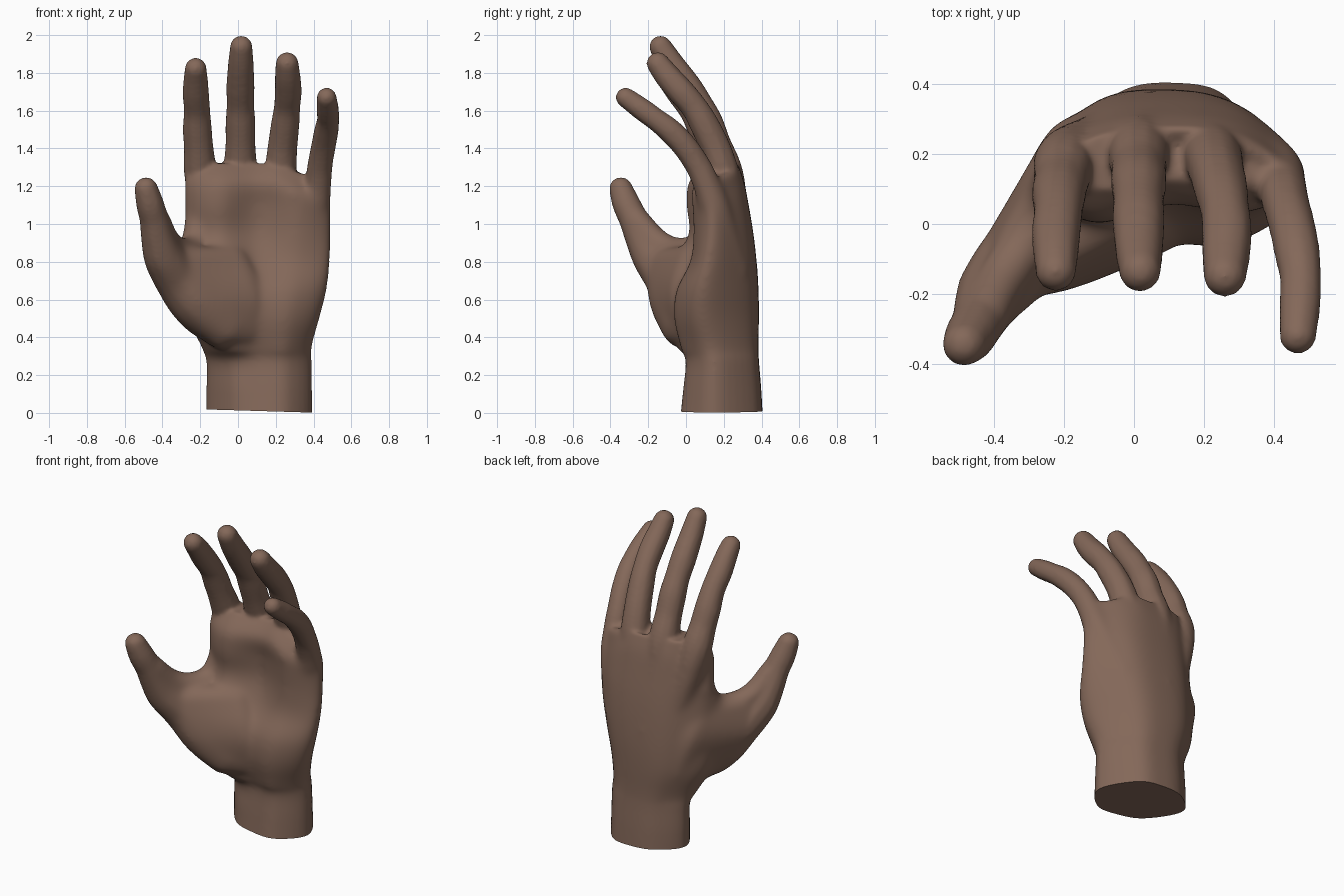
import bpy, bmesh
from mathutils import Vector, Matrix

bm = bmesh.new()


def spline(pts, steps, closed=False):
    """Catmull-Rom resampling of points of any dimension."""
    n, out = len(pts), []
    get = (lambda i: pts[i % n]) if closed else (lambda i: pts[max(0, min(n - 1, i))])
    for i in range(n if closed else n - 1):
        a, b, c, d = (get(i + k) for k in (-1, 0, 1, 2))
        for s in range(steps):
            t = s / steps
            out.append([0.5 * (2 * q + (r - p) * t + (2 * p - 5 * q + 4 * r - w) * t * t
                               + (3 * q - p - 3 * r + w) * t ** 3)
                        for p, q, r, w in zip(a, b, c, d)])
    if not closed:
        out.append(list(pts[-1]))
    return out


def limb(*pts, steps=10):
    """Rounded limb: overlapping balls along a path of (x, y, z, radius)."""
    for x, y, z, r in spline(pts, steps):
        bmesh.ops.create_icosphere(bm, subdivisions=2, radius=r * 1.01,
                                   matrix=Matrix.Translation((x, y, z)))


def sheet(side_a, side_b):
    """Thick flesh stretched between two paths."""
    for a, b in zip(spline(side_a, 5), spline(side_b, 5)):
        limb(a, b)


def clamp(v):
    return max(0, min(1, v))


# palm and wrist levels: z, left x, right x, left y, right y, back y,
# then front y at the thumb side, middle and little-finger side
levels = [
    (-.06, -.168, .394, .24, .15, .408, .04, -.025, -.015),
    (.12, -.168, .392, .24, .15, .398, .045, -.005, .00),
    (.27, -.168, .390, .23, .15, .386, .045, .010, .01),
    (.35, -.195, .392, .19, .13, .383, -.04, -.015, -.020),
    (.50, -.270, .434, .15, .09, .386, -.12, -.055, -.055),
    (.65, -.290, .472, .14, .09, .384, -.14, -.05, -.042),
    (.80, -.290, .490, .14, .12, .374, -.07, .03, .025),
    (.95, -.283, .492, .14, .14, .357, .015, .08, .04),
    (1.10, -.283, .492, .13, .14, .332, .00, .075, .035),
    (1.22, -.283, .490, .13, .13, .308, .015, .055, .035),
    (1.32, -.260, .475, .16, .13, .275, .10, .125, .10),
]
rings = []
for z, xl, xr, yl, yr, yb, fl, fm, fr in spline(levels, 4):
    at = lambda f: xl + f * (xr - xl)
    section = [(xl, yl), (at(.22), yl + .83 * (yb - yl)), (at(.5), yb),
               (at(.78), yr + .83 * (yb - yr)), (xr, yr),
               (at(.78), fr), (at(.5), fm), (at(.22), fl)]
    ring = []
    for x, y in spline(section, 6, closed=True):
        # the little-finger side of the palm ends lower
        drop = .09 * clamp((x - .2) / .2) * clamp((z - 1) / .25)
        ring.append(bm.verts.new((x, y, z - drop)))
    rings.append(ring)
for low, high in zip(rings, rings[1:]):
    for i in range(len(low)):
        j = (i + 1) % len(low)
        bm.faces.new((low[i], low[j], high[j], high[i]))
bm.faces.new(rings[0])
bm.faces.new(rings[-1][::-1])
bmesh.ops.recalc_face_normals(bm, faces=bm.faces)

# index finger, from the metacarpal to the tip
limb((-.08, .275, .75, .055), (-.165, .210, 1.10, .087), (-.198, .175, 1.27, .091),
     (-.208, .125, 1.40, .081), (-.215, .085, 1.50, .079), (-.217, .035, 1.60, .072),
     (-.223, -.030, 1.69, .072), (-.224, -.090, 1.77, .066), (-.224, -.135, 1.823, .059))
# middle finger
limb((.05, .325, .75, .058), (.02, .243, 1.12, .087), (.013, .210, 1.28, .092),
     (.013, .160, 1.42, .082), (.013, .117, 1.535, .082), (.013, .070, 1.63, .075),
     (.013, .005, 1.73, .077), (.015, -.080, 1.85, .070), (.017, -.135, 1.938, .061))
# ring finger
limb((.18, .317, .75, .055), (.20, .233, 1.10, .087), (.222, .200, 1.26, .088),
     (.235, .157, 1.40, .082), (.250, .095, 1.53, .078), (.260, .042, 1.62, .072),
     (.266, -.025, 1.70, .074), (.263, -.095, 1.78, .070), (.260, -.148, 1.850, .062))
# little finger
limb((.31, .280, .75, .053), (.395, .165, 1.05, .084), (.422, .112, 1.20, .075),
     (.434, .062, 1.31, .069), (.452, -.005, 1.41, .068), (.467, -.080, 1.490, .067),
     (.477, -.155, 1.550, .061), (.475, -.230, 1.605, .061), (.469, -.320, 1.670, .054))
# thumb with its fleshy mound
limb((-.07, .00, .47, .135), (-.20, -.03, .57, .150), (-.31, -.09, .70, .128),
     (-.392, -.180, .825, .108), (-.425, -.235, .93, .091), (-.445, -.280, 1.03, .079),
     (-.467, -.318, 1.11, .075), (-.487, -.345, 1.187, .063))
# thumb mound blending into the palm
mound = [(-.34, -.12, .78, .10), (-.22, -.055, .60, .145), (-.08, -.005, .47, .135)]
sheet(mound, [(-.03, .04, .80, .09), (.03, .02, .62, .12), (.04, .04, .45, .11)])
# web from the thumb to the back of the hand
web = [(-.37, -.14, .84, .075), (-.32, -.07, .70, .11), (-.19, .00, .54, .13)]
sheet(web, [(-.21, .14, .86, .075), (-.17, .20, .72, .105), (-.08, .21, .50, .135)])
# rounded rim of the web, rising towards thumb and index finger
limb((-.425, -.26, 1.02, .07), (-.37, -.15, .90, .075), (-.29, -.03, .855, .075),
     (-.23, .08, .89, .08), (-.205, .14, 1.02, .08))

mesh = bpy.data.meshes.new("hand")
bm.to_mesh(mesh)
bm.free()
hand = bpy.data.objects.new("hand", mesh)
bpy.context.collection.objects.link(hand)
bpy.context.view_layer.objects.active = hand
hand.select_set(True)

# fuse everything into one soft skin
fuse = hand.modifiers.new("fuse", 'REMESH')
fuse.mode = 'VOXEL'
fuse.voxel_size = .01
soften = hand.modifiers.new("soften", 'SMOOTH')
soften.factor = .5
soften.iterations = 12
for name in ("fuse", "soften"):
    bpy.ops.object.modifier_apply(modifier=name)

# the palm alone gets a much softer surface
palm = hand.vertex_groups.new(name="palm")
for v in hand.data.vertices:
    x, y, z = v.co
    weight = clamp((1.3 - z) / .15) * clamp((x + .43) / .1) * clamp((z - .32) / .08)
    if weight > 0:
        palm.add([v.index], weight, 'REPLACE')
soften = hand.modifiers.new("soften_palm", 'SMOOTH')
soften.factor = .5
soften.iterations = 60
soften.vertex_group = "palm"
bpy.ops.object.modifier_apply(modifier="soften_palm")

# flat, slightly tilted cut under the wrist
bm = bmesh.new()
bm.from_mesh(hand.data)
bmesh.ops.bisect_plane(bm, geom=bm.verts[:] + bm.edges[:] + bm.faces[:],
                       plane_co=Vector((.11, 0, .010)),
                       plane_no=Vector((.03, 0, 1)), clear_inner=True)
bmesh.ops.edgeloop_fill(bm, edges=[e for e in bm.edges if e.is_boundary])
bmesh.ops.recalc_face_normals(bm, faces=bm.faces)
bm.to_mesh(hand.data)
bm.free()

skin = bpy.data.materials.new("brown skin")
skin.diffuse_color = (.23, .138, .10, 1)
hand.data.materials.clear()
hand.data.materials.append(skin)
bpy.ops.object.shade_smooth_by_angle(angle=.8)
